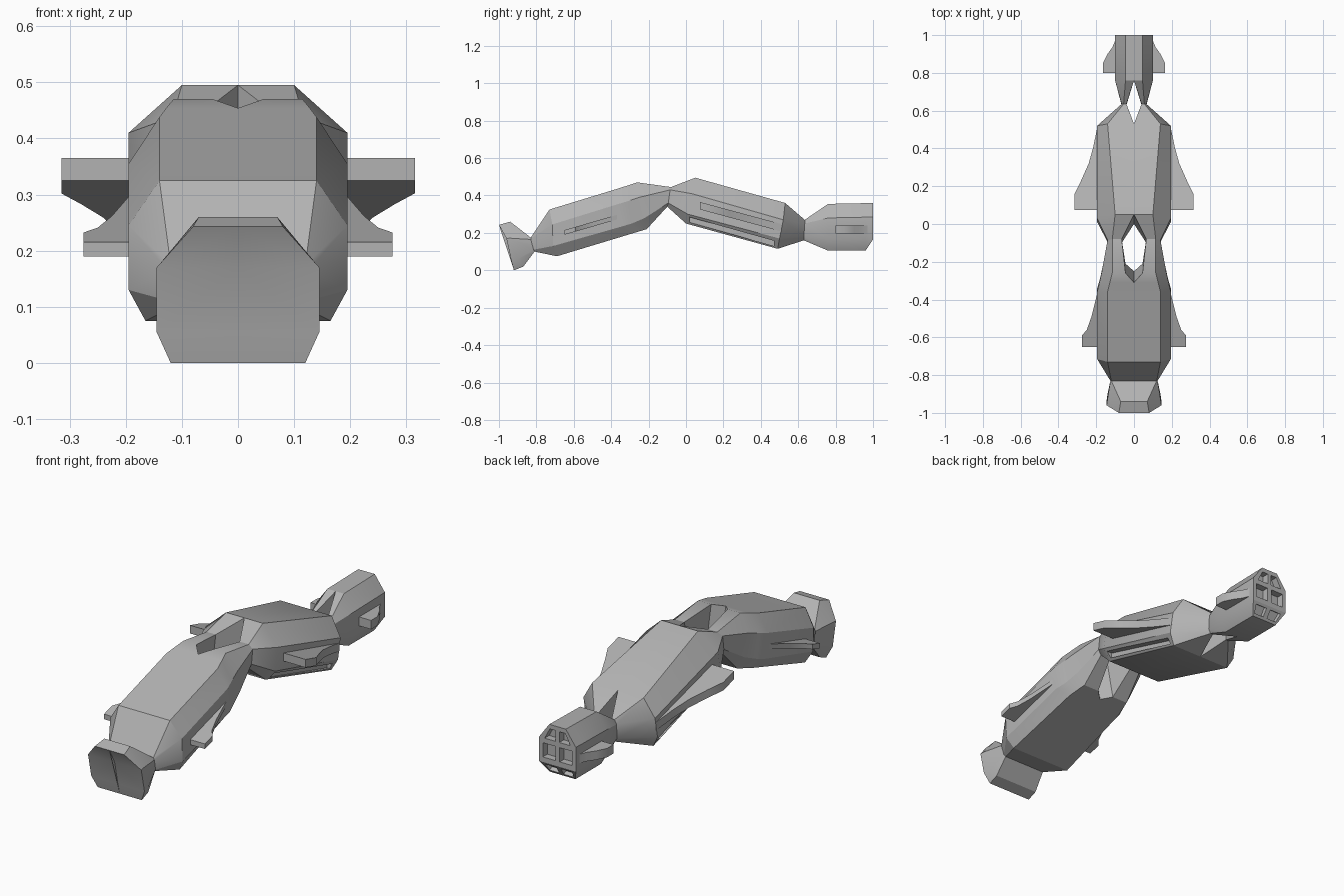
import bpy, bmesh, math
from mathutils import Vector

cube = bpy.data.objects.get("Cube")
if cube:
    bpy.data.objects.remove(cube, do_unlink=True)

hull_grey = bpy.data.materials.new("hull_grey")
hull_grey.use_nodes = True
GREY = (0.45, 0.45, 0.45, 1)
hull_grey.diffuse_color = GREY
hull_grey.node_tree.nodes["Principled BSDF"].inputs["Base Color"].default_value = GREY


def finish(name, bm):
    """Mirror a +x half across x = 0, weld it and make an object."""
    half = bm.verts[:] + bm.edges[:] + bm.faces[:]
    copy = bmesh.ops.duplicate(bm, geom=half)["geom"]
    for v in copy:
        if isinstance(v, bmesh.types.BMVert):
            v.co.x *= -1
    bmesh.ops.remove_doubles(bm, verts=bm.verts[:], dist=0.0005)
    bmesh.ops.dissolve_degenerate(bm, edges=bm.edges[:], dist=0.0005)
    bmesh.ops.recalc_face_normals(bm, faces=bm.faces[:])
    me = bpy.data.meshes.new(name)
    bm.to_mesh(me)
    bm.free()
    me.materials.append(hull_grey)
    ob = bpy.data.objects.new(name, me)
    bpy.context.collection.objects.link(ob)
    return ob


def smooth(ob):
    ob.data.shade_smooth()
    ob.data.set_sharp_from_angle(angle=math.radians(28))


def loft(name, sections):
    """Half hull: each section is (inner x, [top, upper side, lower side, bottom])."""
    bm = bmesh.new()
    rings = []
    for inner, pts in sections:
        top, bottom = pts[0], pts[-1]
        ring = [(inner, *top[1:]), *pts, (inner, *bottom[1:])]
        rings.append([bm.verts.new(p) for p in ring])
    for a, b, sa, sb in zip(rings, rings[1:], sections, sections[1:]):
        for i in range(6):
            if i == 5 and sa[0] == 0 and sb[0] == 0:
                continue  # open along the centre plane
            j = (i + 1) % 6
            bm.faces.new((a[i], a[j], b[j], b[i]))
    bm.faces.new(rings[0])
    bm.faces.new(rings[-1])
    return finish(name, bm)


def prism(name, pts, offset):
    """A flat outline pushed along an offset, on both sides."""
    bm = bmesh.new()
    a = [bm.verts.new(p) for p in pts]
    b = [bm.verts.new(Vector(p) + Vector(offset)) for p in pts]
    bm.faces.new(a)
    bm.faces.new(b)
    for i in range(len(a)):
        j = (i + 1) % len(a)
        bm.faces.new((a[i], a[j], b[j], b[i]))
    return finish(name, bm)


def fin(name, outline, z, slope, thick):
    """Tilted slab; z is the underside height at the first point."""
    y0 = outline[0][1]
    smooth(prism(name, [(x, y, z + slope * (y - y0)) for x, y in outline], (0, 0, thick)))


def cut(ob, cutter):
    cutter.hide_render = True
    mod = ob.modifiers.new("cut", 'BOOLEAN')
    mod.operation = 'DIFFERENCE'
    mod.solver = 'EXACT'
    mod.object = cutter
    bpy.context.view_layer.objects.active = ob
    bpy.ops.object.modifier_apply(modifier=mod.name)
    bpy.data.objects.remove(cutter, do_unlink=True)


# Shared joints between the parts
neck = (0, [(.12, -.83, .175), (.125, -.83, .165), (.122, -.815, .11), (.115, -.81, .1)])
middle_joint = (.065, [(.115, -.08, .445), (.14, -.085, .43), (.14, -.095, .36), (.12, -.1, .34)])
tail_joint = (.04, [(.055, .635, .27), (.066, .635, .25), (.066, .63, .18), (.055, .63, .16)])

# Head with a dished front plate
rim = [(.08, -1, .243), (.145, -.96, .17), (.145, -.935, .055), (.12, -.92, 0)]
head = loft("head", [
    (0, [(0, y, z) for x, y, z in rim]),
    (0, rim),
    (0, [(.07, -.94, .26), (.143, -.945, .172), (.14, -.9, .06), (.12, -.87, .02)]),
    neck])

# Front body, forking into two arms at the back
front_body = loft("front_body", [
    neck,
    (0, [(.14, -.73, .325), (.195, -.715, .245), (.195, -.71, .13), (.165, -.69, .075)]),
    (0, [(.14, -.36, .438), (.195, -.36, .355), (.195, -.34, .235), (.15, -.3, .193)]),
    (0, [(.128, -.31, .454), (.183, -.31, .37), (.18, -.29, .25), (.14, -.25, .208)]),
    (.045, [(.115, -.26, .47), (.17, -.25, .39), (.165, -.22, .28), (.13, -.21, .22)]),
    middle_joint])

# Rear body, forked at both ends
rear_body = loft("rear_body", [
    middle_joint,
    (0, [(.1, .05, .495), (.195, .03, .41), (.195, .01, .3), (.15, 0, .25)]),
    (0, [(.14, .53, .36), (.195, .52, .27), (.195, .5, .17), (.165, .49, .115)]),
    tail_joint])
groove = [(.155, .02, .256), (.155, .02, .284), (.155, .47, .158), (.155, .47, .13)]
cut(rear_body, prism("groove_cutter", groove, (.1, 0, 0)))

# Tail with a chamfered lower back edge
tail = loft("tail", [
    tail_joint,
    (0, [(.045, .76, .355), (.1, .76, .28), (.1, .76, .165), (.07, .76, .105)]),
    (0, [(.045, .96, .359), (.1, .96, .284), (.1, .96, .165), (.07, .96, .105)]),
    (0, [(.045, 1, .36), (.1, 1, .285), (.1, 1, .165), (.1, 1, .165)])])

# Six recessed exhaust openings in the back of the tail
upper = [(.01, .285), (.07, .285), (.042, .338), (.01, .338)]
square = [(.012, .19), (.08, .19), (.08, .26), (.012, .26)]
for outline in (upper, square):
    cut(tail, prism("opening_cutter", [(x, .965, z) for x, z in outline], (0, .1, 0)))
lower = [(.012, .968, .117), (.065, .968, .117), (.075, .992, .153), (.012, .992, .153)]
inward = Vector((0, -.832, .555))
cut(tail, prism("opening_cutter", [Vector(p) + inward * .02 for p in lower], inward * -.05))

for part in (head, front_body, rear_body, tail):
    smooth(part)

# Swept fins, blunt end forward
fin("front_fins", [(.18, -.65), (.275, -.65), (.275, -.59), (.25, -.56), (.225, -.49),
                   (.195, -.37), (.18, -.37)], .19, .29, .025)
fin("rear_fins", [(.17, .075), (.315, .075), (.315, .16), (.28, .23), (.24, .32),
                  (.215, .41), (.195, .51), (.17, .5)], .325, -.27, .04)
fin("tail_fins", [(.08, .8), (.165, .8), (.165, .85), (.14, .9), (.115, .935),
                  (.1, .97), (.08, .97)], .196, 0, .044)
